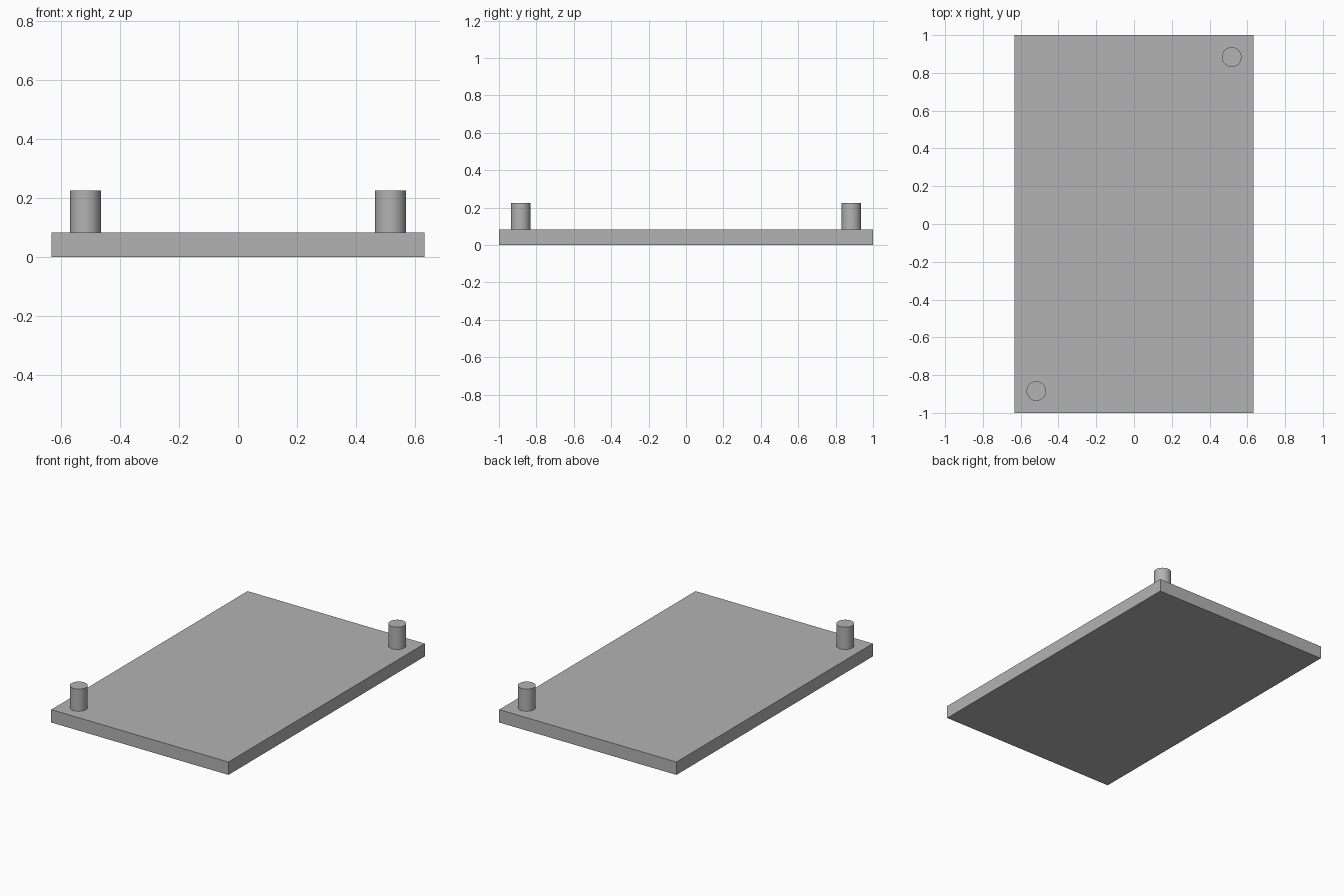
import bpy
import math

cube = bpy.data.objects.get("Cube")
if cube:
    bpy.data.objects.remove(cube, do_unlink=True)

WIDTH, LENGTH, THICK = 1.264, 2.0, 0.083
PEG_RADIUS, PEG_TOP = 0.052, 0.226
PEG_X, PEG_Y = 0.517, 0.884

# Single plain grey
grey = bpy.data.materials.new("plain_grey")
grey.use_nodes = True
colour = (0.45, 0.45, 0.45, 1)
grey.diffuse_color = colour
grey.node_tree.nodes["Principled BSDF"].inputs["Base Color"].default_value = colour

# Flat base plate
bpy.ops.mesh.primitive_cube_add(size=1, location=(0, 0, THICK / 2))
plate = bpy.context.object
plate.name = "base_plate"
plate.scale = (WIDTH, LENGTH, THICK)
bpy.ops.object.transform_apply(location=False, rotation=False, scale=True)
plate.data.materials.append(grey)

# Locating pegs in two opposite corners
for name, side in (("front_right_peg", -1), ("back_left_peg", 1)):
    bpy.ops.mesh.primitive_cylinder_add(
        vertices=64, radius=PEG_RADIUS, depth=PEG_TOP - THICK,
        location=(side * PEG_X, side * PEG_Y, (PEG_TOP + THICK) / 2))
    peg = bpy.context.object
    peg.name = name
    peg.data.materials.append(grey)
    bpy.ops.object.shade_smooth_by_angle(angle=math.radians(30))
